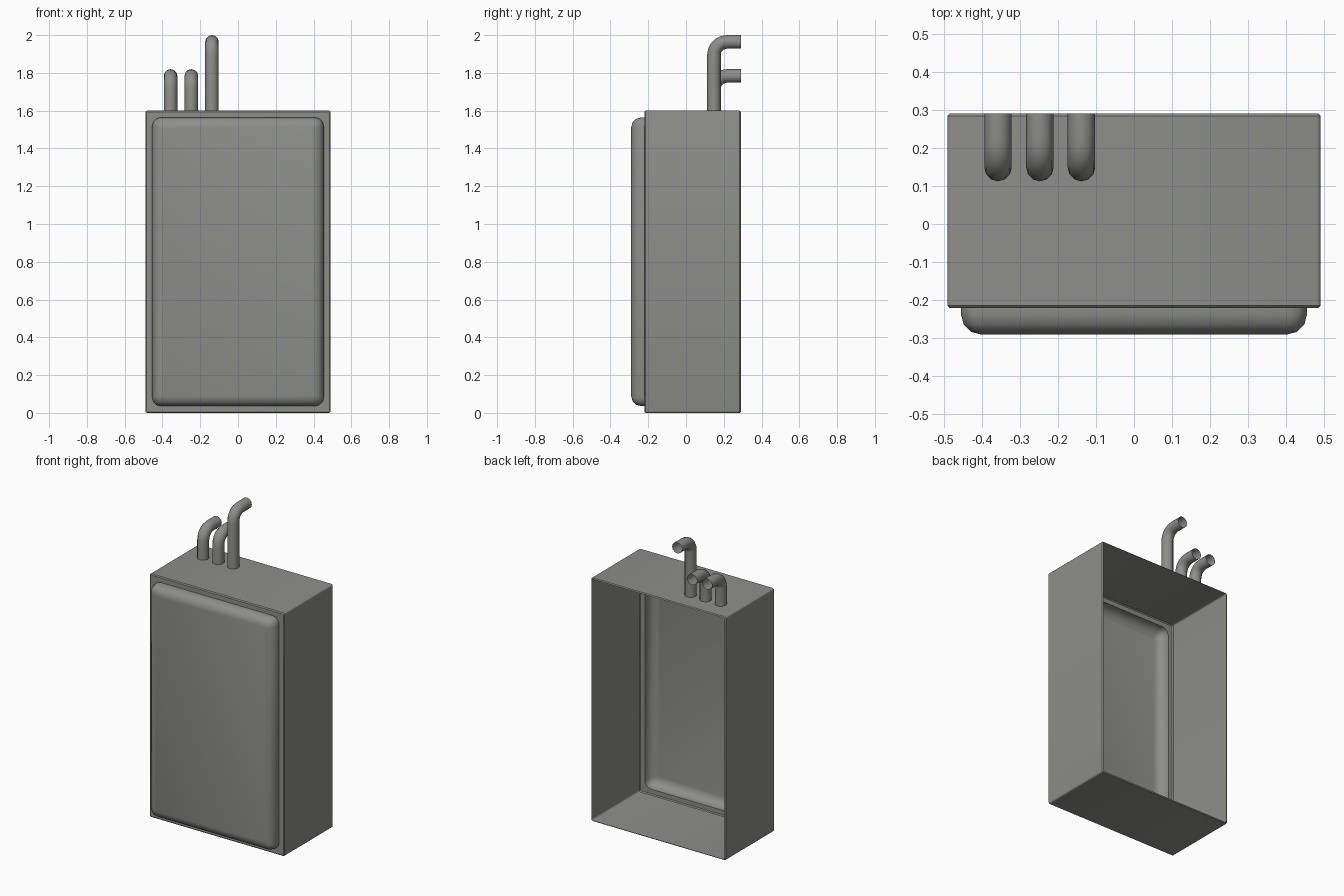
import bpy
import bmesh
from math import sin, cos, pi

if "Cube" in bpy.data.objects:
    bpy.data.objects.remove(bpy.data.objects["Cube"])

grey = bpy.data.materials.new("warm grey")
grey.diffuse_color = (0.27, 0.27, 0.255, 1)
grey.use_nodes = True
grey.node_tree.nodes["Principled BSDF"].inputs["Base Color"].default_value = grey.diffuse_color


def loft(name, rings, cap_end=False):
    """Skin a list of equal-length closed rings; the start stays open."""
    bm = bmesh.new()
    loops = [[bm.verts.new(p) for p in ring] for ring in rings]
    for a, b in zip(loops, loops[1:]):
        n = len(a)
        for i in range(n):
            j = (i + 1) % n
            bm.faces.new((a[i], a[j], b[j], b[i]))
    if cap_end:
        bm.faces.new(loops[-1])
    mesh = bpy.data.meshes.new(name)
    bm.to_mesh(mesh)
    bm.free()
    mesh.materials.append(grey)
    obj = bpy.data.objects.new(name, mesh)
    bpy.context.collection.objects.link(obj)
    bpy.ops.object.select_all(action='DESELECT')
    bpy.context.view_layer.objects.active = obj
    obj.select_set(True)
    bpy.ops.object.shade_smooth_by_angle(angle=0.7)
    return obj


def rounded_rect(y, inset, r, steps=3):
    """Rounded rectangle in the xz plane, inset from the casing outline."""
    hw, hh = 0.49 - inset - r, 0.80 - inset - r
    ring = []
    for k, (sx, sz) in enumerate([(1, 1), (-1, 1), (-1, -1), (1, -1)]):
        for s in range(steps + 1):
            a = (k + s / steps) * pi / 2
            ring.append((sx * hw + r * cos(a), y, 0.80 + sz * hh + r * sin(a)))
    return ring


# Casing: open back, thin chamfered edges, raised soft-edged front panel
C = 0.006
rings = [rounded_rect(0.29, C, 0.006), rounded_rect(0.29 - C, 0, 0.010),
         rounded_rect(-0.22 + C, 0, 0.010), rounded_rect(-0.22, C, 0.006)]
rings.append(rounded_rect(-0.22, 0.036, 0.045))
B = 0.052
for s in range(4):
    a = s / 3 * pi / 2
    rings.append(rounded_rect(-0.29 + B * (1 - sin(a)),
                              0.036 + B * (1 - cos(a)),
                              0.045 - 0.033 * (1 - cos(a))))
loft("casing_with_front_panel", rings, cap_end=True)


def pipe(name, x, top, r=0.036, bend=0.068, sides=12, steps=5):
    """Open tube rising from the casing top and bending to the back."""
    y0, zc = 0.148, top - r - bend
    path = [(y0, 1.60, 0)]
    for s in range(steps + 1):
        a = s / steps * pi / 2
        path.append((y0 + bend * (1 - cos(a)), zc + bend * sin(a), a))
    path.append((0.29, top - r, pi / 2))
    tube = []
    for y, z, a in path:
        ring = []
        for i in range(sides):
            t = 2 * pi * i / sides
            ring.append((x + r * cos(t), y + r * sin(t) * cos(a),
                         z - r * sin(t) * sin(a)))
        tube.append(ring)
    loft(name, tube)


# Pipes
pipe("short_pipe_outer", -0.357, 1.82)
pipe("short_pipe_inner", -0.247, 1.82)
pipe("tall_pipe", -0.138, 2.0)
